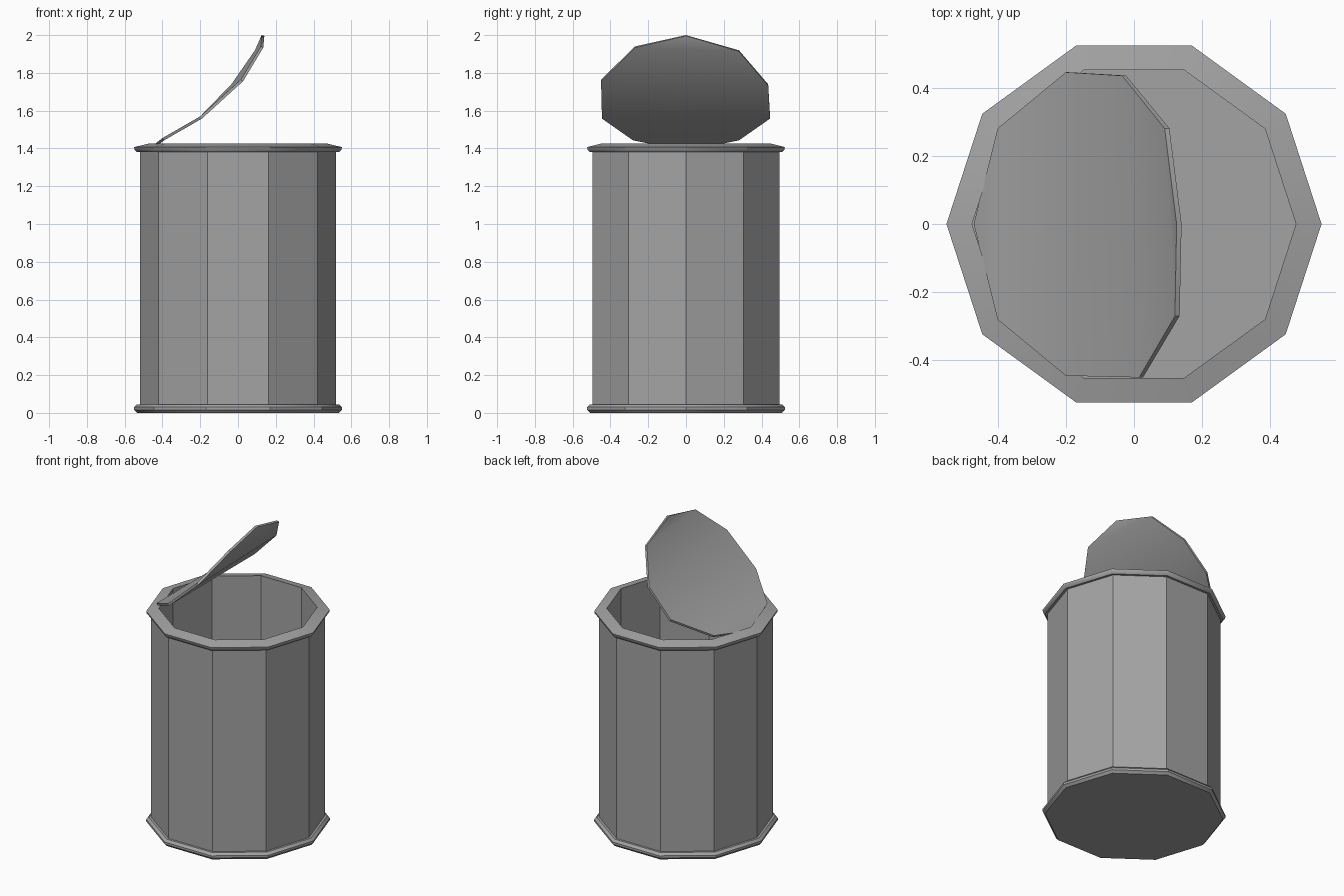
import bpy, bmesh, math

cube = bpy.data.objects.get("Cube")
if cube:
    bpy.data.objects.remove(cube, do_unlink=True)

SIDES = 10

metal = bpy.data.materials.new("grey metal")
metal.use_nodes = True
GREY = (0.37, 0.37, 0.37, 1)
metal.diffuse_color = GREY
metal.node_tree.nodes["Principled BSDF"].inputs["Base Color"].default_value = GREY


def finish(name, bm):
    bmesh.ops.recalc_face_normals(bm, faces=bm.faces)
    mesh = bpy.data.meshes.new(name)
    bm.to_mesh(mesh)
    bm.free()
    mesh.materials.append(metal)
    obj = bpy.data.objects.new(name, mesh)
    bpy.context.collection.objects.link(obj)
    return obj


def smooth(obj):
    bpy.ops.object.select_all(action='DESELECT')
    obj.select_set(True)
    bpy.context.view_layer.objects.active = obj
    bpy.ops.object.shade_smooth_by_angle(angle=math.radians(30))


def lathe(name, profile, closed=True):
    """Turn a (radius, z) profile; open profiles get a flat cap at each end."""
    bm = bmesh.new()
    rings = []
    for r, z in profile:
        angles = [math.tau * i / SIDES for i in range(SIDES)]
        rings.append([bm.verts.new((r * math.cos(a), r * math.sin(a), z)) for a in angles])
    pairs = list(zip(rings, rings[1:]))
    if closed:
        pairs.append((rings[-1], rings[0]))
    else:
        bm.faces.new(rings[0])
        bm.faces.new(rings[-1])
    for a, b in pairs:
        for i in range(SIDES):
            j = (i + 1) % SIDES
            bm.faces.new((a[i], a[j], b[j], b[i]))
    obj = finish(name, bm)
    smooth(obj)
    return obj


# Hollow ten-sided can wall with its floor
lathe("can_body", [(0.52, 0.02), (0.52, 1.40), (0.475, 1.40), (0.475, 0.04)], closed=False)

# Rolled rims, the upper one sloping outwards
lathe("top_rim", [(0.475, 1.39), (0.475, 1.425), (0.55, 1.407), (0.547, 1.393),
                  (0.535, 1.38), (0.51, 1.38)])
lathe("bottom_rim", [(0.535, 0), (0.55, 0.016), (0.55, 0.03), (0.535, 0.045),
                     (0.51, 0.045)], closed=False)

# Bent lid: rows across its width from the hinge to the raised tip
rows = [[(-0.47, 0, 1.40)],
        [(-0.40, -0.28, 1.455), (-0.40, 0.28, 1.455)],
        [(-0.20, -0.445, 1.57), (-0.20, 0.445, 1.57)],
        [(0.015, -0.45, 1.765), (-0.035, 0.435, 1.74)],
        [(0.12, -0.27, 1.94), (0.09, 0.28, 1.92)],
        [(0.125, 0, 2.0)]]
bm = bmesh.new()
verts = [[bm.verts.new(p) for p in row] for row in rows]
for a, b in zip(verts, verts[1:]):
    bm.faces.new(a + b[::-1])
bmesh.ops.recalc_face_normals(bm, faces=bm.faces)
if sum(f.normal.z for f in bm.faces) < 0:
    bmesh.ops.reverse_faces(bm, faces=bm.faces)
bmesh.ops.solidify(bm, geom=bm.faces[:], thickness=0.015)
lid = finish("lid", bm)
smooth(lid)
